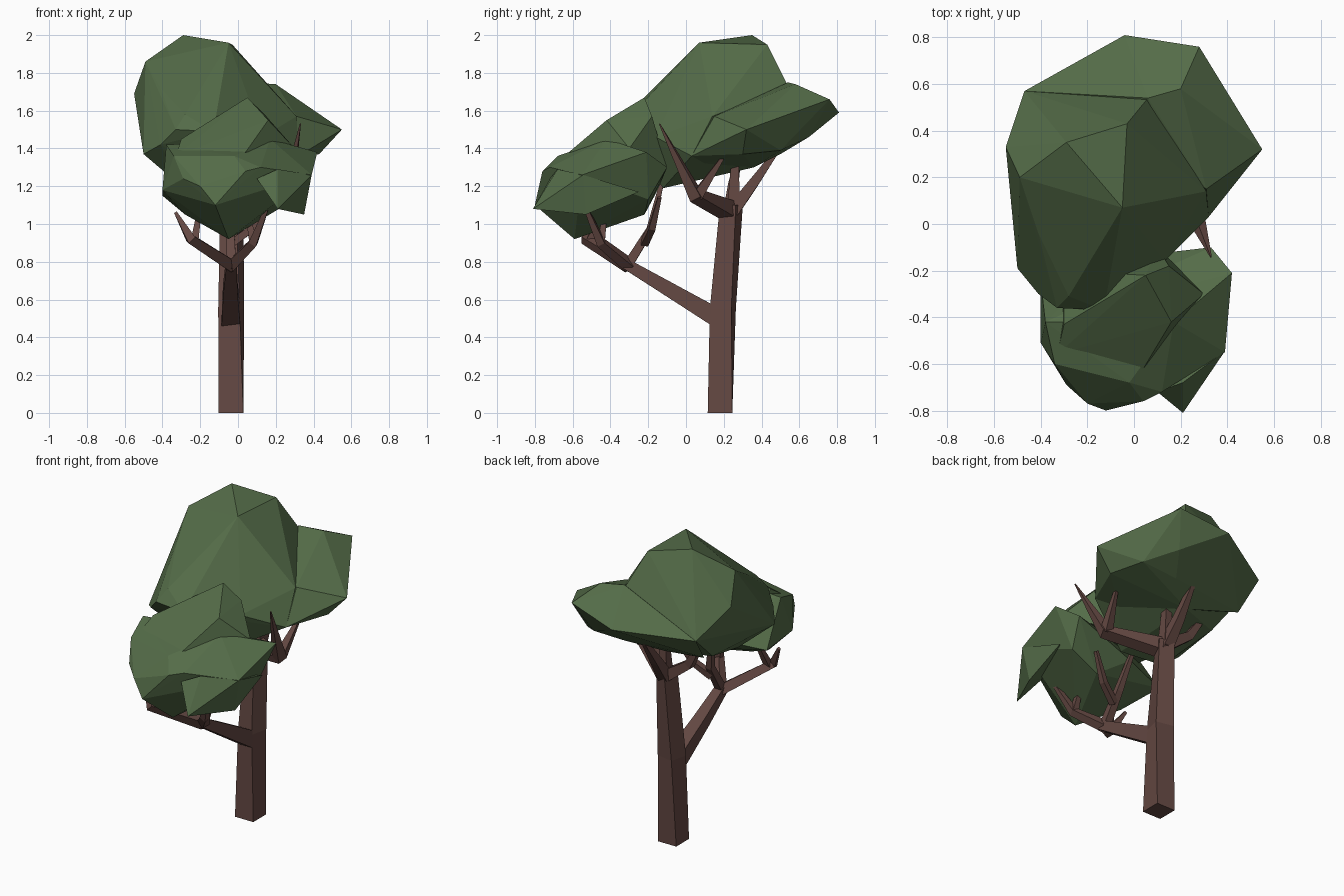
import bpy, bmesh, math
from mathutils import Vector, Matrix


def material(name, rgb):
    m = bpy.data.materials.new(name)
    m.diffuse_color = (*rgb, 1)
    return m


BARK = material("brown bark", (0.127, 0.065, 0.055))
LEAF = material("leaf green", (0.089, 0.150, 0.065))


def finish(name, bm, mat):
    bmesh.ops.recalc_face_normals(bm, faces=bm.faces)
    mesh = bpy.data.meshes.new(name)
    bm.to_mesh(mesh)
    bm.free()
    mesh.materials.append(mat)
    ob = bpy.data.objects.new(name, mesh)
    bpy.context.collection.objects.link(ob)
    return ob


def limb(name, path, halves, twist=0):
    """Square-section tapering limb through the path points."""
    bm = bmesh.new()
    pts = [Vector(p) for p in path]
    rings = []
    for i, (p, h) in enumerate(zip(pts, halves)):
        d = (pts[min(i + 1, len(pts) - 1)] - pts[max(i - 1, 0)]).normalized()
        if name == "trunk":
            d = Vector((0, 0, 1))
        ref = Vector((0, 1, 0)) if abs(d.y) < 0.8 else Vector((0, 0, 1))
        u = ref.cross(d).normalized()
        u = Matrix.Rotation(math.radians(twist) * i, 3, d) @ u
        v = d.cross(u)
        rings.append([bm.verts.new(p + h * (a * u + b * v))
                      for a, b in ((-1, -1), (1, -1), (1, 1), (-1, 1))])
    for r, s in zip(rings, rings[1:]):
        for k in range(4):
            bm.faces.new((r[k], r[(k + 1) % 4], s[(k + 1) % 4], s[k]))
    bm.faces.new(rings[0])
    bm.faces.new(rings[-1])
    return finish(name, bm, BARK)


def hull(name, pts):
    bm = bmesh.new()
    for p in pts:
        bm.verts.new(p)
    bmesh.ops.convex_hull(bm, input=bm.verts[:])
    bmesh.ops.delete(bm, geom=[v for v in bm.verts if not v.link_faces], context='VERTS')
    return finish(name, bm, LEAF)


def union(a, b):
    mod = a.modifiers.new("join", 'BOOLEAN')
    mod.operation, mod.solver, mod.object = 'UNION', 'EXACT', b
    bpy.context.view_layer.objects.active = a
    bpy.ops.object.modifier_apply(modifier=mod.name)
    bpy.data.objects.remove(b)


# Trunk, slightly twisted
limb("trunk", [(-.037, .18, 0), (-.036, .195, .55), (-.033, .24, 1.1)], [.065, .058, .046], -12)

# Lower front bough and its forks
limb("lower_bough", [(-.037, .17, .5), (-.04, -.1, .66), (-.035, -.32, .79)], [.05, .038, .028])
limb("lower_left_branch", [(-.035, -.3, .78), (-.25, -.53, .92), (-.33, -.47, 1.06)], [.03, .024, .008])
limb("lower_left_twig", [(-.23, -.51, .91), (-.2, -.42, 1.1)], [.02, .01])
limb("lower_front_branch", [(-.035, -.3, .78), (.08, -.45, .9), (.17, -.55, 1.13)], [.028, .022, .008])
limb("lower_front_twig", [(.08, -.45, .9), (.04, -.42, 1.12)], [.02, .008])
limb("lower_back_branch", [(-.035, -.31, .78), (-.04, -.19, .97), (-.1, -.12, 1.25)], [.025, .02, .01])
limb("lower_right_twig", [(-.03, -.22, .9), (.08, -.18, .98), (.17, -.14, 1.14)], [.02, .018, .01])

# Upper forks at the top of the trunk
limb("upper_right_bough", [(-.03, .23, 1.07), (.26, .05, 1.15), (.33, -.14, 1.53)], [.045, .032, .003])
limb("upper_right_twig", [(.26, .06, 1.15), (.3, .2, 1.36)], [.028, .008])
limb("upper_back_branch", [(-.03, .24, 1.06), (-.04, .36, 1.22), (-.04, .49, 1.4)], [.036, .026, .012])
limb("upper_left_branch", [(-.03, .24, 1.08), (-.2, .25, 1.2), (-.3, .28, 1.36)], [.036, .026, .012])
limb("upper_centre_branch", [(-.03, .25, 1.06), (-.03, .26, 1.33)], [.035, .02])

# Upper crown: tall left mass joined to the broad right and back mass
crown = hull("leaf_crown", [
    (-.29, .35, 2), (-.05, .07, 1.96), (-.03, .43, 1.95), (.06, .54, 1.73),
    (-.49, .2, 1.86), (-.55, .33, 1.69), (-.47, .57, 1.54), (-.41, -.04, 1.72),
    (.31, .14, 1.57), (.32, .03, 1.36), (.13, -.16, 1.46), (-.28, -.31, 1.58),
    (-.13, -.37, 1.49), (-.33, -.36, 1.5), (-.41, -.3, 1.42), (-.5, -.19, 1.37),
    (-.51, .1, 1.5), (-.1, .36, 1.3), (.2, .1, 1.32), (-.37, .26, 1.3),
    (-.3, -.1, 1.2), (.0, -.12, 1.19)])
union(crown, hull("back_mass", [
    (.2, .58, 1.74), (.28, .76, 1.66), (-.04, .81, 1.59), (.55, .32, 1.5),
    (.17, .26, 1.62), (.31, .15, 1.57), (.06, .54, 1.75), (-.47, .57, 1.54),
    (.1, .5, 1.37), (-.1, .36, 1.3), (.32, .03, 1.36), (.43, .3, 1.37),
    (.35, .5, 1.39), (.2, .65, 1.46), (-.43, .43, 1.37), (.2, .1, 1.32)]))

# Lower front mass with a raised lump on top and a drooping corner
union(crown, hull("lower_mass", [
    (.42, -.21, 1.38), (.39, -.55, 1.26), (.17, -.42, 1.45), (.12, -.72, 1.3),
    (-.02, -.68, 1.36), (.04, -.76, 1.28), (-.12, -.8, 1.1), (-.2, -.77, 1.2),
    (-.29, -.69, 1.24), (-.34, -.6, 1.36), (-.4, -.51, 1.18), (-.05, -.59, .92),
    (-.28, -.45, 1.05), (.1, -.22, 1.05), (.3, -.2, 1.13), (.33, -.1, 1.3),
    (-.1, -.15, 1.18), (-.4, -.25, 1.15), (-.38, -.42, 1.42)]))
union(crown, hull("lump", [
    (.05, -.22, 1.67), (.15, -.18, 1.57), (.16, -.42, 1.55), (-.05, -.42, 1.49),
    (-.3, -.43, 1.45), (-.33, -.56, 1.36), (.04, -.62, 1.38), (.3, -.3, 1.4),
    (-.3, -.2, 1.3), (.1, -.1, 1.3)]))
union(crown, hull("corner", [
    (.21, -.81, 1.08), (.35, -.53, 1.05), (.39, -.545, 1.26), (.21, -.68, 1.29),
    (.19, -.6, 1.15), (.1, -.72, 1.24), (.25, -.4, 1.2), (.35, -.25, 1.17)]))
